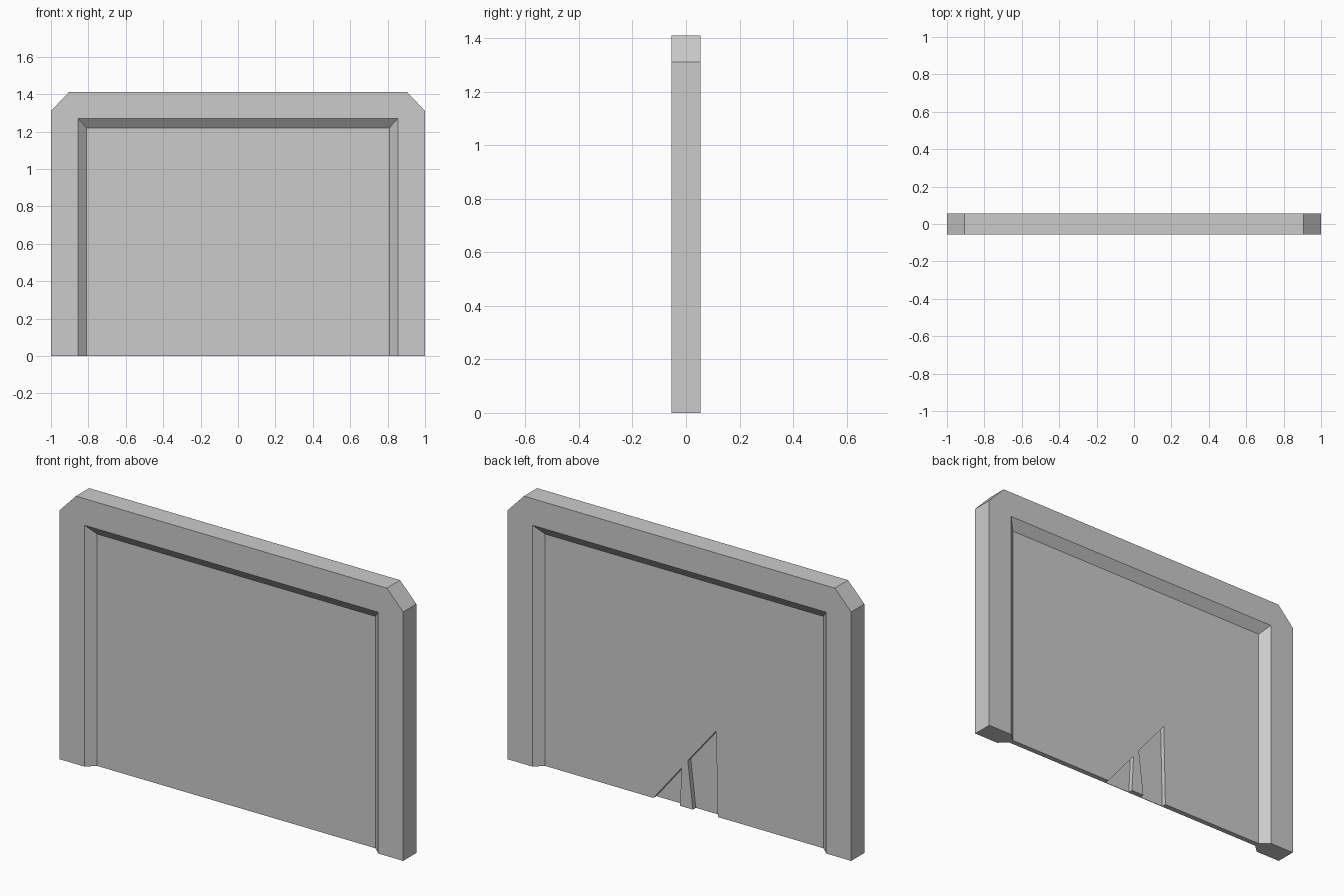
import bpy, bmesh

if "Cube" in bpy.data.objects:
    bpy.data.objects.remove(bpy.data.objects["Cube"])

HALF_DEPTH = 0.055    # outer faces of the frame
PANEL = 0.014         # half thickness of the thin panel
FLOOR = -0.011        # bottom of the broken pockets at the back


def loft(name, ring_a, y_a, ring_b, y_b):
    """Solid between two (x, z) outlines lying at two y positions."""
    bm = bmesh.new()
    a = [bm.verts.new((x, y_a, z)) for x, z in ring_a]
    b = [bm.verts.new((x, y_b, z)) for x, z in ring_b]
    bm.faces.new(a)
    bm.faces.new(b[::-1])
    n = len(a)
    for i in range(n):
        j = (i + 1) % n
        bm.faces.new((a[j], a[i], b[i], b[j]))
    bmesh.ops.recalc_face_normals(bm, faces=bm.faces)
    mesh = bpy.data.meshes.new(name)
    bm.to_mesh(mesh)
    bm.free()
    obj = bpy.data.objects.new(name, mesh)
    bpy.context.collection.objects.link(obj)
    return obj


def carve(target, cutter):
    mod = target.modifiers.new("carve", 'BOOLEAN')
    mod.operation = 'DIFFERENCE'
    mod.solver = 'EXACT'
    mod.object = cutter
    bpy.context.view_layer.objects.active = target
    bpy.ops.object.modifier_apply(modifier=mod.name)
    bpy.data.objects.remove(cutter, do_unlink=True)


def arch(half, top):
    return [(-half, -0.1), (half, -0.1), (half, top), (-half, top)]


# Slab with clipped upper corners
outline = [(-1, 0), (1, 0), (1, 1.31), (0.905, 1.41), (-0.905, 1.41), (-1, 1.31)]
panel = loft("framed_panel", outline, -HALF_DEPTH, outline, HALF_DEPTH)

# Sloped recess on both faces, open at the bottom
run = HALF_DEPTH - PANEL
for side in (-1, 1):
    inner = arch(0.81, 1.22)
    outer = arch(0.81 + 0.045 * 2, 1.22 + 0.05 * 2)
    carve(panel, loft("recess_cutter", inner, side * PANEL,
                      outer, side * (PANEL + 2 * run)))

# Two shallow broken pockets low on the back face
pockets = [
    [(0.18, 0), (0.26, -0.1), (0.03, -0.1), (0.025, 0), (0.015, 0.203)],
    [(-0.05, 0), (-0.062, -0.1), (-0.197, -0.1), (-0.195, 0), (-0.185, 0.45), (-0.02, 0.25)],
]
for ring in pockets:
    carve(panel, loft("pocket_cutter", ring, FLOOR, ring, 0.03))
